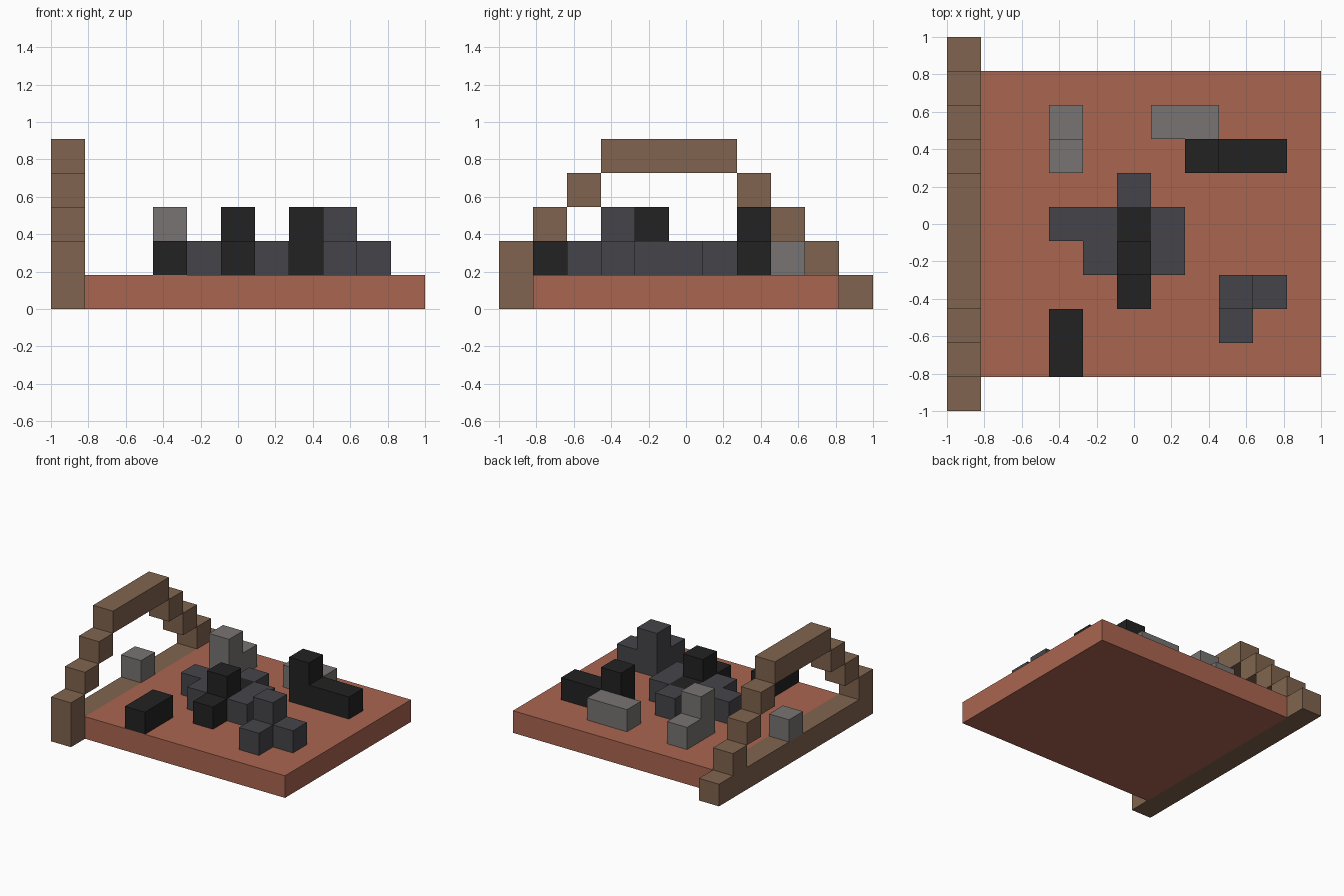
import bpy
import bmesh
from mathutils import Matrix, Vector

CELL = 2 / 11                      # everything sits on an 11 x 11 block grid

cube = bpy.data.objects.get("Cube")
if cube:
    bpy.data.objects.remove(cube, do_unlink=True)


def linear(v):
    v /= 255
    return v / 12.92 if v <= 0.04045 else ((v + 0.055) / 1.055) ** 2.4


def material(name, *rgb):
    mat = bpy.data.materials.new(name)
    mat.use_nodes = True
    color = (*[linear(v) for v in rgb], 1)
    mat.diffuse_color = color
    mat.node_tree.nodes["Principled BSDF"].inputs["Base Color"].default_value = color
    return mat


terracotta = material("terracotta", 170, 101, 79)
brown = material("wood_brown", 128, 100, 78)
gray = material("light_stone", 119, 116, 114)
slate = material("slate", 69, 69, 74)
black = material("charcoal", 34, 34, 34)


def blocks(name, mat, *boxes):
    """Each box is a first cell (x, y, layer) and a size in cells."""
    bm = bmesh.new()
    for cell, size in boxes:
        size = Vector(size)
        centre = (Vector(cell) + size / 2) * CELL - Vector((1, 1, 0))
        bmesh.ops.create_cube(
            bm, size=1, matrix=Matrix.Translation(centre) @ Matrix.Diagonal((*(size * CELL), 1)))
    mesh = bpy.data.meshes.new(name)
    bm.to_mesh(mesh)
    bm.free()
    mesh.materials.append(mat)
    obj = bpy.data.objects.new(name, mesh)
    bpy.context.collection.objects.link(obj)


ONE, TALL = (1, 1, 1), (1, 1, 2)

# Floor slab
blocks("floor_slab", terracotta, ((1, 1, 0), (10, 9, 1)))

# Stepped arch standing on a full-length sill
blocks("arch_sill", brown, ((0, 0, 0), (1, 11, 1)))
blocks("arch_front_steps", brown, *[((0, i, i + 1), ONE) for i in range(3)])
blocks("arch_back_steps", brown, *[((0, 10 - i, i), ONE) for i in range(1, 4)])
blocks("arch_lintel", brown, ((0, 3, 4), (1, 4, 1)))
blocks("sill_block", gray, ((0, 5, 1), ONE))

# Central cluster
blocks("centre_wings", slate,
       ((3, 5, 1), (2, 1, 1)), ((4, 4, 1), ONE),
       ((6, 4, 1), (1, 2, 1)), ((5, 6, 1), ONE))
blocks("centre_spine", black,
       ((5, 3, 1), ONE), ((5, 4, 1), TALL), ((5, 5, 1), ONE))

# Outer clusters
blocks("back_right_tower", gray, ((3, 7, 1), TALL), ((3, 8, 1), ONE))
blocks("back_bench", gray, ((6, 8, 1), (2, 1, 1)))
blocks("back_left_tower", black, ((7, 7, 1), TALL), ((8, 7, 1), (2, 1, 1)))
blocks("front_left_tower", slate,
       ((8, 3, 1), TALL), ((9, 3, 1), ONE), ((8, 2, 1), ONE))
blocks("front_right_bench", black, ((3, 1, 1), (1, 2, 1)))
